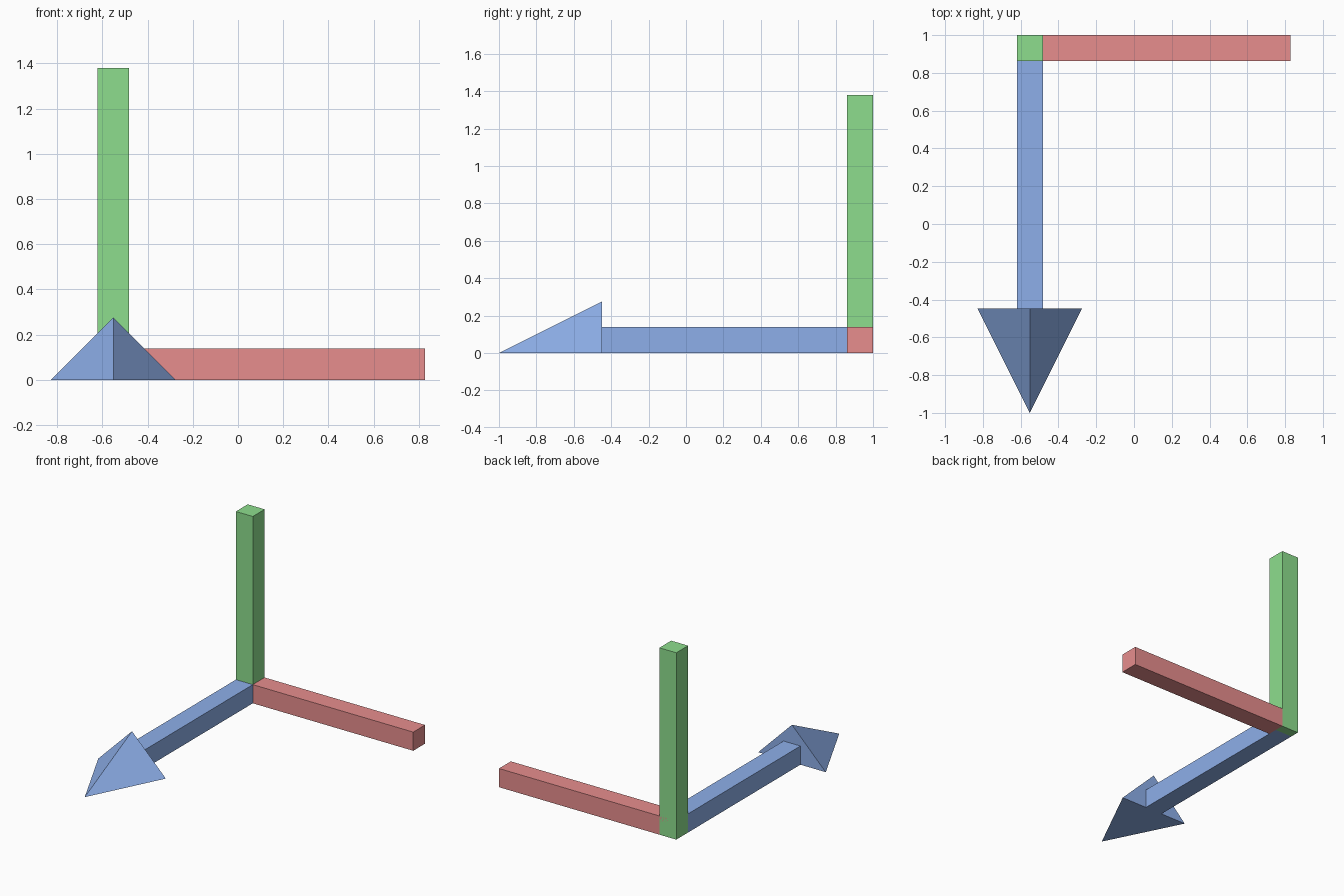
import bpy, bmesh
from mathutils import Vector

if "Cube" in bpy.data.objects:
    bpy.data.objects.remove(bpy.data.objects["Cube"])

U = 2 / 29                              # modelling unit: the model is 29 units long
ORIGIN = Vector((-8 * U, 13.5 * U, 0))  # where the three axes meet


def material(name, color):
    m = bpy.data.materials.new(name)
    m.diffuse_color = (*color, 1)
    m.use_nodes = True
    m.node_tree.nodes["Principled BSDF"].inputs["Base Color"].default_value = m.diffuse_color
    return m


def finish(bm, name, mat):
    bmesh.ops.recalc_face_normals(bm, faces=bm.faces)
    mesh = bpy.data.meshes.new(name)
    bm.to_mesh(mesh)
    bm.free()
    mesh.materials.append(mat)
    ob = bpy.data.objects.new(name, mesh)
    ob.location = ORIGIN
    bpy.context.collection.objects.link(ob)
    return ob


def bar(name, lo, hi, mat):
    bm = bmesh.new()
    bmesh.ops.create_cube(bm, size=1)
    lo, hi = Vector(lo) * U, Vector(hi) * U
    bmesh.ops.scale(bm, vec=hi - lo, verts=bm.verts)
    bmesh.ops.translate(bm, vec=(lo + hi) / 2, verts=bm.verts)
    return finish(bm, name, mat)


red = material("red", (0.8, 0.27, 0.27))
green = material("green", (0.27, 0.73, 0.27))
blue = material("blue", (0.27, 0.43, 0.82))

# Three square bars, one per axis
bar("upright_bar", (-1, -1, 0), (1, 1, 20), green)
bar("side_bar", (0, -1, 0), (20, 1, 2), red)
bar("forward_bar", (-1, -20, 0), (1, 0, 2), blue)

# Arrowhead: triangular back tapering to a point on the ground
bm = bmesh.new()
back = [bm.verts.new(Vector(p) * U) for p in ((-4, -20, 0), (4, -20, 0), (0, -20, 4))]
tip = bm.verts.new(Vector((0, -28, 0)) * U)
bm.faces.new(back)
for i in range(3):
    bm.faces.new((back[i], back[(i + 1) % 3], tip))
finish(bm, "arrowhead", blue)
